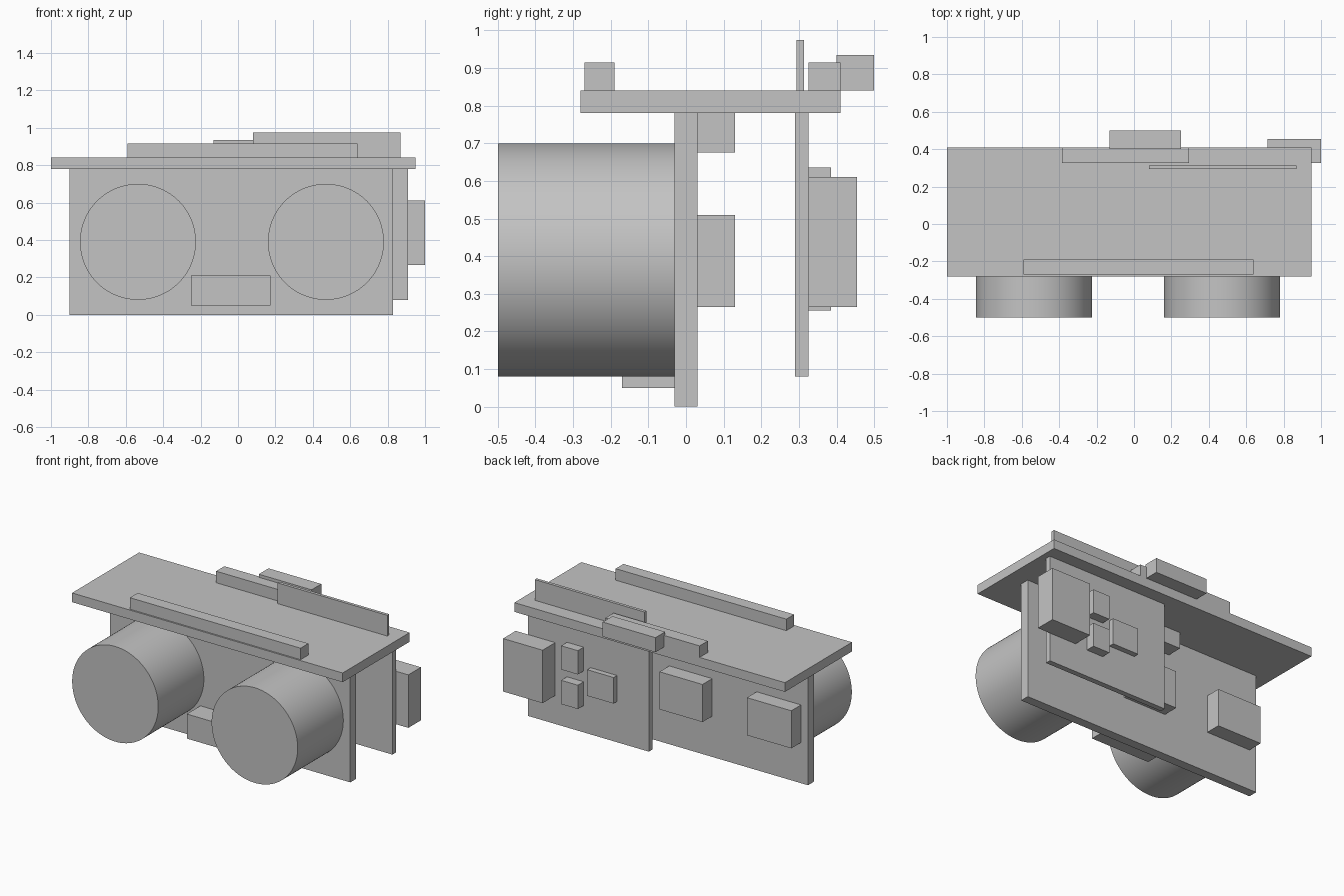
import bpy
import math

cube = bpy.data.objects.get("Cube")
if cube:
    bpy.data.objects.remove(cube, do_unlink=True)

# One plain grey for the whole assembly
grey = bpy.data.materials.new("plain grey")
grey.use_nodes = True
colour = (0.55, 0.55, 0.55, 1)
grey.diffuse_color = colour
grey.node_tree.nodes["Principled BSDF"].inputs["Base Color"].default_value = colour


def box(name, x, y, z):
    """Box spanning the given (low, high) range on each axis."""
    spans = (x, y, z)
    bpy.ops.mesh.primitive_cube_add(size=1, location=[(a + b) / 2 for a, b in spans])
    obj = bpy.context.object
    obj.name = name
    obj.scale = [b - a for a, b in spans]
    bpy.ops.object.transform_apply(location=False, rotation=False, scale=True)
    obj.data.materials.append(grey)
    return obj


def barrel(name, x, z, radius, y):
    """Smooth cylinder lying along the y axis."""
    bpy.ops.mesh.primitive_cylinder_add(
        vertices=96, radius=radius, depth=y[1] - y[0],
        location=(x, (y[0] + y[1]) / 2, z), rotation=(math.pi / 2, 0, 0))
    obj = bpy.context.object
    obj.name = name
    bpy.ops.object.shade_smooth_by_angle(angle=math.radians(30))
    obj.data.materials.append(grey)
    return obj


# Boards
TOP = 0.84       # upper face of the top board
UNDER = 0.78     # lower face of the top board
FRONT, BACK = -0.03, 0.03    # faces of the main board
REAR = 0.325     # outer face of the rear board
box("top_board", (-1, 0.95), (-0.28, 0.41), (UNDER, TOP))
box("main_board", (-0.9, 0.83), (FRONT, BACK), (0, UNDER))
box("rear_board", (0.04, 0.91), (0.29, REAR), (0.08, UNDER))

# Paired barrels and the small block between them
for side, x in (("right", -0.535), ("left", 0.47)):
    barrel(side + "_barrel", x, 0.39, 0.31, (-0.5, FRONT))
box("front_block", (-0.25, 0.175), (-0.17, FRONT), (0.05, 0.21))

# Strips standing on the top board
box("front_strip", (-0.59, 0.64), (-0.27, -0.19), (TOP, 0.915))
box("back_strip", (-0.385, 0.295), (REAR, 0.41), (TOP, 0.915))
box("back_connector", (-0.13, 0.25), (0.4, 0.5), (TOP, 0.935))
box("upright_fin", (0.08, 0.87), (0.294, 0.314), (TOP, 0.975))

# Blocks behind the main board
for name, x in (("middle_block", (-0.21, 0.1)), ("right_block", (-0.85, -0.53))):
    box(name, x, (BACK, 0.13), (0.265, 0.51))
box("upper_block", (-0.24, 0.175), (BACK, 0.13), (0.675, UNDER))

# Blocks on the rear board
box("rear_large_block", (0.715, 1), (REAR, 0.455), (0.265, 0.61))
for name, z in (("rear_upper_chip", (0.48, 0.635)), ("rear_lower_chip", (0.255, 0.41))):
    box(name, (0.51, 0.63), (REAR, 0.385), z)
box("rear_flat_chip", (0.27, 0.46), (REAR, 0.36), (0.345, 0.515))
